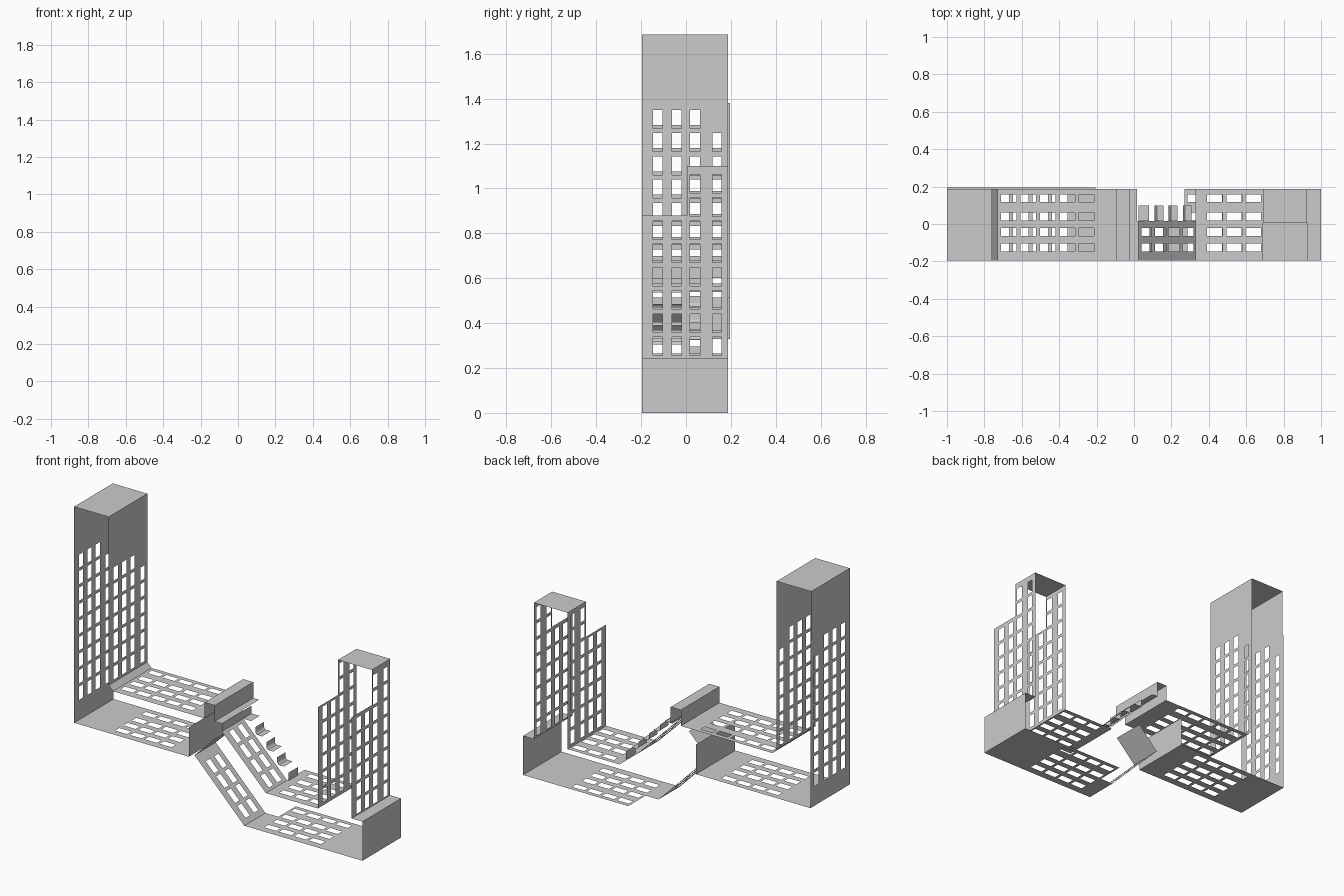
import bpy, bmesh, math

if "Cube" in bpy.data.objects:
    bpy.data.objects.remove(bpy.data.objects["Cube"])

Y0, YM, Y1, YE = -0.195, 0.015, 0.187, 0.195   # front, middle split, back, back lip
COLS = [(-0.147, -0.105), (-0.063, -0.021), (0.018, 0.062), (0.118, 0.158)]
WIN, STEP = 0.083, 0.1035                      # window length and spacing


def rows(start, n):
    return [(start + i * STEP, start + i * STEP + WIN) for i in range(n)]


def strip(bm, p, q, y0=Y0, y1=Y1, wins=(), cols=COLS, skip=()):
    """Flat strip from p to q (x, z), spread along y, with window openings."""
    L = math.dist(p, q)
    cols = [c for c in cols if c[0] > y0 and c[1] < y1] if wins else []
    ss = sorted({0, L, *[v for w in wins for v in w]})
    ys = sorted({y0, y1, *[v for c in cols for v in c]})
    vs = [[bm.verts.new((p[0] + (q[0] - p[0]) * s / L, y, p[1] + (q[1] - p[1]) * s / L))
           for y in ys] for s in ss]
    for i in range(len(ss) - 1):
        for j in range(len(ys) - 1):
            hole = ((ss[i], ss[i + 1]) in wins and (ys[j], ys[j + 1]) in cols
                    and (wins.index((ss[i], ss[i + 1])), cols.index((ys[j], ys[j + 1]))) not in skip)
            if not hole:
                bm.faces.new((vs[i][j], vs[i + 1][j], vs[i + 1][j + 1], vs[i][j + 1]))


def chain(bm, pts, y0=Y0, y1=Y1):
    for p, q in zip(pts, pts[1:]):
        strip(bm, p, q, y0, y1)


def finish(bm, name):
    bmesh.ops.remove_doubles(bm, verts=bm.verts, dist=0.0005)
    me = bpy.data.meshes.new(name)
    bm.to_mesh(me)
    bm.free()
    bpy.context.collection.objects.link(bpy.data.objects.new(name, me))


# tall tower: closed top, windowed inner wall, small chamfer at the foot
bm = bmesh.new()
chain(bm, [(-1, 1.38), (-1, 1.685), (-0.76, 1.685)])
strip(bm, (-0.76, 0.63), (-0.76, 1.685), wins=rows(0.016, 7), skip=[(6, 3)])
chain(bm, [(-0.76, 0.63), (-0.73, 0.6)])
finish(bm, "tall_tower")

# outer wall of the tall tower, upper base floor and end riser
bm = bmesh.new()
strip(bm, (-1, 0.33), (-1, 1.38), y1=YE, wins=rows(0.125, 9), skip=[(8, 3)])
strip(bm, (-1, 0.33), (-0.205, 0.33), y1=YE, wins=rows(0.25, 4))
strip(bm, (-0.205, 0.33), (-0.205, 0.515), y1=YE)
finish(bm, "upper_base")

# upper deck with raised block at its end
bm = bmesh.new()
strip(bm, (-0.73, 0.6), (-0.095, 0.6), wins=rows(0.02, 5))
chain(bm, [(-0.095, 0.6), (-0.095, 0.7), (-0.025, 0.7), (-0.025, 0.6), (0.015, 0.6)])
chain(bm, [(0.015, 0.6), (0.025, 0.6), (0.025, 0.55)], Y0, YM)
finish(bm, "upper_deck")

# ramp and lower deck
bm = bmesh.new()
strip(bm, (0.025, 0.55), (0.33, 0.245), Y0, YM, rows(0.02, 4))
strip(bm, (0.33, 0.245), (0.69, 0.245), wins=rows(0.06, 3))
finish(bm, "ramp_and_lower_deck")

# floating step treads with rounded inner corner
bm = bmesh.new()
chain(bm, [(0.025, 0.6), (0.025, 0.55), (0.08, 0.55)], YM, 0.1)
for i in range(3):
    x, z = 0.11 + i * 0.0755, 0.52 - i * 0.0745
    chain(bm, [(x, z), (x, z - 0.03), (x + 0.004, z - 0.039), (x + 0.012, z - 0.045),
               (x + 0.047, z - 0.046)], YM, 0.1)
chain(bm, [(0.34, 0.295), (0.34, 0.245)], YM, 0.11)
finish(bm, "steps")

# short tower: low front half, tall roofed back half
bm = bmesh.new()
for x, s in ((0.69, 0.02), (0.925, 0.01)):
    strip(bm, (x, 0.245), (x, 0.88), Y0, 0.005, rows(s, 6))
    strip(bm, (x, 0.245), (x, 1.1), 0.005, Y1, rows(s, 8))
strip(bm, (0.69, 1.1), (0.925, 1.1), 0.005, Y1)
finish(bm, "short_tower")

# lower base: ledge, end wall, floor, sloping underside and flap
bm = bmesh.new()
chain(bm, [(0.925, 0.245), (1, 0.245), (1, 0)])
strip(bm, (0.27, 0), (1, 0), wins=rows(0.015, 4))
strip(bm, (0.18, 0), (0.27, 0), Y0, YM)
strip(bm, (0.18, 0), (-0.165, 0.35), Y0, YM, rows(0.035, 4))
strip(bm, (-0.165, 0.35), (-0.03, 0.485), Y0, YM)
finish(bm, "lower_base")
